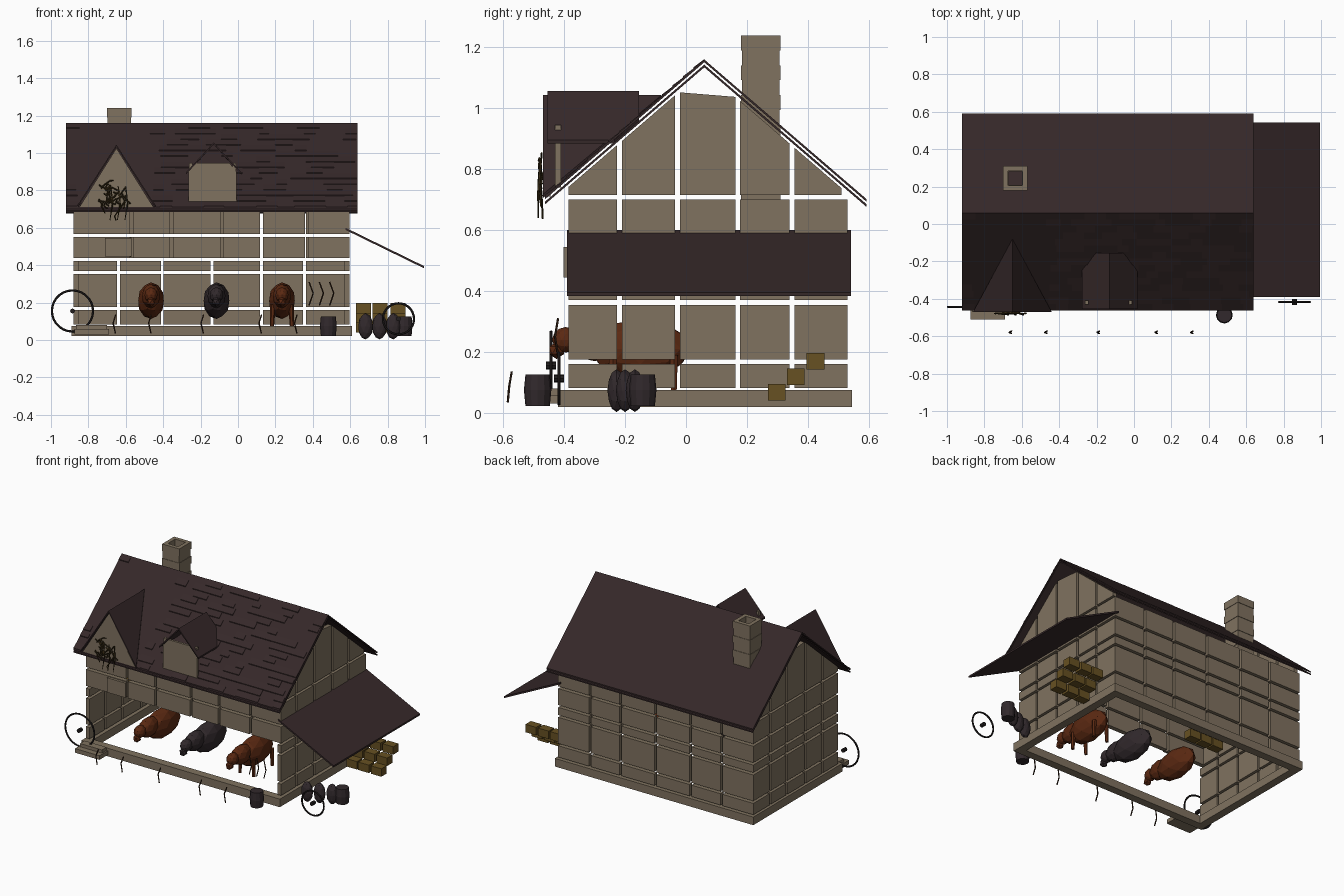
import bpy, bmesh, math, random
from mathutils import Vector, Matrix

if "Cube" in bpy.data.objects:
    bpy.data.objects.remove(bpy.data.objects["Cube"])
random.seed(4)


def material(name, rgb):
    m = bpy.data.materials.new(name)
    m.diffuse_color = (*rgb, 1)
    m.use_nodes = True
    m.node_tree.nodes["Principled BSDF"].inputs["Base Color"].default_value = m.diffuse_color
    return m


WALL = material("tan plaster", (.215, .168, .115))
ROOF = material("dark brown shingle", (.036, .021, .022))
HAY = material("golden straw", (.135, .082, .016))
RUST = material("rust brown hide", (.105, .022, .006))
DARK = material("charcoal hide", (.031, .022, .025))
IRON = material("dark iron", (.016, .013, .013))
VINE = material("olive vine", (.045, .028, .008))
STICK = material("dark twig", (.03, .013, .006))


class Part:
    """Collects simple solids into one named object."""
    def __init__(self, name, mat):
        self.name, self.mat, self.bm = name, mat, bmesh.new()

    def sheet(self, pts, off):
        """Polygon pushed along a vector into a solid."""
        off = Vector(off)
        a = [self.bm.verts.new(p) for p in pts]
        b = [self.bm.verts.new(Vector(p) + off) for p in pts]
        n = len(a)
        self.bm.faces.new(a)
        self.bm.faces.new(b[::-1])
        for i in range(n):
            self.bm.faces.new((a[i], b[i], b[(i + 1) % n], a[(i + 1) % n]))

    def along_x(self, yz, x0, x1):
        self.sheet([(x0, y, z) for y, z in yz], (x1 - x0, 0, 0))

    def along_y(self, xz, y0, y1):
        self.sheet([(x, y0, z) for x, z in xz], (0, y1 - y0, 0))

    def box(self, x0, x1, y0, y1, z0, z1):
        self.along_x([(y0, z0), (y1, z0), (y1, z1), (y0, z1)], x0, x1)

    def ball(self, c, r, sub=2):
        m = Matrix.Translation(c) @ Matrix.Diagonal((*r, 1))
        bmesh.ops.create_icosphere(self.bm, subdivisions=sub, radius=1, matrix=m)

    def rod(self, p, q, r, r2=None, n=6):
        p, q = Vector(p), Vector(q)
        d = q - p
        m = Matrix.Translation((p + q) / 2) @ d.to_track_quat('Z', 'Y').to_matrix().to_4x4()
        bmesh.ops.create_cone(self.bm, cap_ends=True, segments=n, radius1=r,
                              radius2=r if r2 is None else r2, depth=d.length, matrix=m)

    def done(self):
        bmesh.ops.recalc_face_normals(self.bm, faces=self.bm.faces)
        me = bpy.data.meshes.new(self.name)
        self.bm.to_mesh(me)
        self.bm.free()
        me.materials.append(self.mat)
        ob = bpy.data.objects.new(self.name, me)
        bpy.context.collection.objects.link(ob)


def spans(lo, hi, cuts, gap=.016):
    e = [lo - gap / 2] + cuts + [hi + gap / 2]
    return [(a + gap / 2, b - gap / 2) for a, b in zip(e, e[1:])]


# sill frame on the ground
p = Part("sill_frame", WALL)
for y in (-.42, .49):
    p.box(-.89, .61, y, y + .055, .02, .075)
for x in (-.89, .555):
    p.box(x, x + .055, -.365, .49, .02, .075)
p.done()

# wall panels with open joints between them
rows = spans(.082, .70, [.168, .362, .43, .558])
ycols = spans(-.385, .53, [-.218, -.028, .17, .348])
p = Part("back_wall_panels", WALL)
for x0, x1 in spans(-.88, .595, [-.64, -.405, -.14, .125, .355]):
    for z0, z1 in rows:
        p.box(x0, x1, .50, .53, z0, z1)
p.done()
p = Part("front_wall_panels", WALL)
for x0, x1 in spans(-.88, .595, [-.57, -.355, -.085, .125, .365]):
    for z0, z1 in rows[3:]:
        p.box(x0, x1, -.385, -.355, z0, z1)
p.box(-.71, -.57, -.402, -.385, .445, .545)
p.done()
RY, RZ, SL = .06, 1.16, .86


def roof_z(y):
    return RZ - SL * abs(y - RY)


p = Part("side_wall_panels", WALL)
for x in (-.88, .567):
    for y0, y1 in ycols:
        for z0, z1 in rows:
            p.box(x, x + .028, y0, y1, z0, z1)
        # gable panels follow the roof slope
        y1 = min(y1, .51)
        top = [(y, min(1.052, roof_z(y) - .035)) for y in (y1, y0)]
        p.along_x([(y0, .715), (y1, .715)] + top, x, x + .028)
p.done()

# double skinned main roof
p = Part("main_roof", ROOF)
for d in (0, .017):
    for ye in (-.463, .592):
        ze = roof_z(ye)
        p.along_x([(RY, RZ - d), (ye, ze - d), (ye, ze - d - .009), (RY, RZ - d - .009)], -.92, .64)
p.done()

# raised shingles scattered on the front slope
p = Part("front_shingles", ROOF)
N = 15
for i in range(N):
    ya, yb = [-.463 + (RY + .463) * k / N for k in (i, i + 1)]
    x = -.92
    while x < .60:
        x2 = min(.64, x + random.uniform(.05, .12))
        if random.random() < .5 and not (x < -.47 and x2 > -.84):
            p.along_x([(ya, roof_z(ya) + .005), (yb, roof_z(yb) + .001),
                       (yb, roof_z(yb) - .004), (ya, roof_z(ya) - .004)], x, x2)
        x = x2
p.done()

# large front gable
p = Part("front_gable_roof", ROOF)
for ex in (-.86, -.44):
    p.sheet([(ex, -.47, .705), (-.65, -.47, 1.032), (-.65, -.08, 1.032)], (0, 0, .012))
p.done()
p = Part("front_gable_wall", WALL)
p.along_y([(-.848, .71), (-.452, .71), (-.65, 1.025)], -.464, -.445)
p.done()

# small dormer
p = Part("dormer_roof", ROOF)
for s in (-1, 1):
    p.sheet([(-.13, -.455, 1.045), (-.13, -.155, 1.045), (-.13 + .08 * s, -.155, .957),
             (-.13 + .148 * s, -.235, .885), (-.13 + .148 * s, -.455, .885)], (0, 0, .011))
p.done()
p = Part("dormer_wall", WALL)
p.along_y([(-.265, .74), (-.008, .74), (-.008, .90), (-.045, .945), (-.225, .945), (-.265, .90)], -.43, -.415)
for x in (-.262, -.03):
    p.box(x, x + .018, -.43, -.41, .74, .945)
p.done()

# hollow layered chimney
p = Part("chimney", WALL)
for i in range(11):
    z0 = .70 + i * .049
    a = .065 - .003 * (i % 2)
    z1, t, cx, cy = z0 + .049, .026, -.635, .245
    for s in (-1, 1):
        p.box(cx - a, cx + a, cy + s * a, cy + s * (a - t), z0, z1)
        p.box(cx + s * a, cx + s * (a - t), cy - a + t, cy + a - t, z0, z1)
p.done()

# lean-to roof on the right
p = Part("lean_to_roof", ROOF)
p.along_y([(.575, .60), (.575, .588), (.995, .383), (.995, .395)], -.39, .542)
p.done()

# front step
p = Part("front_step", WALL)
p.box(-.875, -.69, -.51, -.42, .03, .058)
p.box(-.865, -.70, -.47, -.42, .058, .08)
p.done()

# cattle
for name, x, mat, legs in (("left_cow", -.465, RUST, 0), ("middle_cow", -.115, DARK, 0),
                           ("right_cow", .235, RUST, 1)):
    p = Part(name, mat)
    p.ball((x, -.15, .21), (.072, .165, .098))
    p.ball((x, -.30, .235), (.05, .09, .065))
    p.ball((x, -.395, .24), (.036, .045, .042))
    p.ball((x, -.425, .205), (.026, .028, .028), 1)
    if legs:
        for lx in (-.048, .048):
            for ly in (-.24, -.04):
                p.rod((x + lx, ly, .19), (x + lx * 1.1, ly, .075), .015, .011)
    p.done()

# straw bales: outside stack in steps, and a loft stack
p = Part("straw_bales", HAY)
for x in (.67, .76, .855):
    for y, z in ((.298, .068), (.36, .118), (.425, .17)):
        p.box(x - .04, x + .04, y - .029, y + .029, z - .027, z + .027)
for x in (-.79, -.70, -.61):
    for y, z in ((-.17, .47), (-.11, .52)):
        p.box(x - .04, x + .04, y - .029, y + .029, z - .027, z + .027)
p.done()

# barrels
for name, x, y in (("front_barrel", .483, -.487), ("side_barrel", .888, -.142)):
    p = Part(name, DARK)
    p.rod((x, y, .022), (x, y, .075), .040, .045, 12)
    p.rod((x, y, .075), (x, y, .126), .045, .040, 12)
    p.done()

# sacks
p = Part("sacks", DARK)
for x, y in ((.682, -.228), (.757, -.20), (.83, -.168)):
    p.ball((x, y, .073), (.04, .03, .07))
p.done()

# loose wheels with hubs
for name, x, y, z, r in (("left_wheel", -.885, -.443, .155, .11), ("right_wheel", .858, -.417, .113, .083)):
    bpy.ops.mesh.primitive_torus_add(location=(x, y, z), rotation=(math.pi / 2, 0, 0), major_radius=r,
                                     minor_radius=.006, major_segments=28, minor_segments=6)
    ob = bpy.context.object
    ob.name = name + "_rim"
    ob.data.materials.append(IRON)
    p = Part(name + "_hub", IRON)
    p.rod((x, y - .016, z), (x, y + .016, z), .013, n=8)
    p.done()

# climbing vine on the gable
p = Part("vine", VINE)
for i in range(26):
    a = Vector((random.uniform(-.74, -.58), -.478, random.uniform(.72, .83)))
    for k in range(3):
        b = a + Vector((random.uniform(-.03, .03), random.uniform(-.004, .004), random.uniform(-.04, .03)))
        p.rod(a, b, .004, .003, 4)
        a = b
for x in (-.68, -.64, -.60):
    p.rod((x, -.478, .82), (x + .01, -.485, .73), .004, n=4)
    p.rod((x + .01, -.485, .73), (x - .005, -.485, .64), .004, .002, 4)
p.done()

# bent twigs in front and leaning at the opening
p = Part("twigs", STICK)
for x in (-.66, -.47, -.19, .12, .31):
    p.rod((x + .005, -.585, .035), (x - .008, -.58, .09), .004, n=4)
    p.rod((x - .008, -.58, .09), (x + .006, -.572, .135), .004, n=4)
for x in (.39, .445, .50):
    p.rod((x - .01, -.42, .31), (x + .012, -.43, .25), .004, n=4)
    p.rod((x + .012, -.43, .25), (x - .01, -.42, .185), .004, n=4)
p.done()
